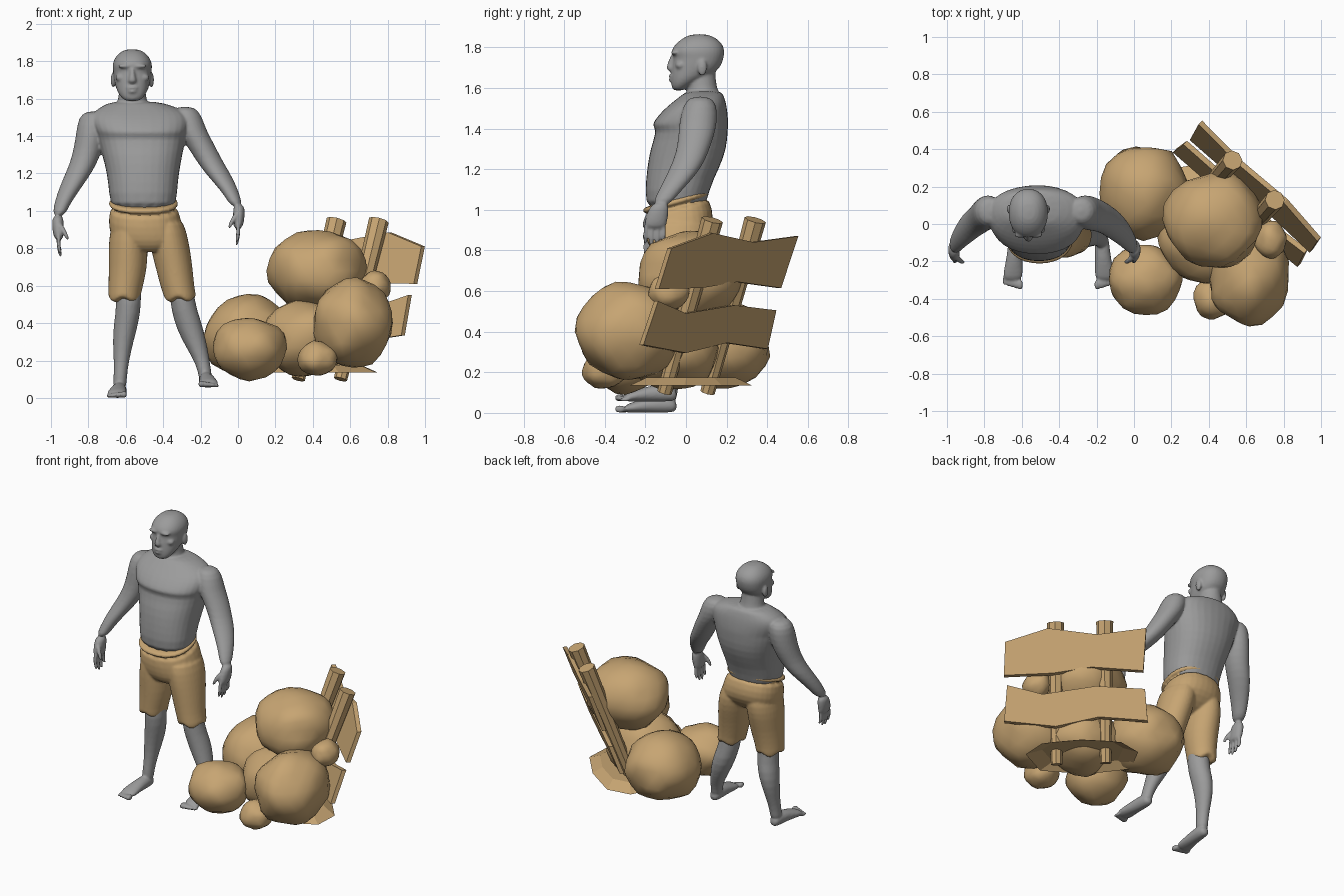
import bpy, bmesh, math
from mathutils import Vector, noise


def material(name, rgb):
    m = bpy.data.materials.new(name)
    m.diffuse_color = (*rgb, 1)
    return m


GREY = material("grey_skin", (0.33, 0.33, 0.33))
TAN = material("tan_cloth", (0.57, 0.375, 0.17))


def finish(name, bm, mat, smooth=True, subsurf=0):
    bmesh.ops.recalc_face_normals(bm, faces=bm.faces)
    me = bpy.data.meshes.new(name)
    bm.to_mesh(me)
    bm.free()
    ob = bpy.data.objects.new(name, me)
    bpy.context.collection.objects.link(ob)
    me.materials.append(mat)
    for p in me.polygons:
        p.use_smooth = smooth
    if subsurf:
        mod = ob.modifiers.new("smooth", "SUBSURF")
        mod.levels = mod.render_levels = subsurf
    return ob


def loft(name, rings, mat, axis="Z", n=12, power=2.0, tilt=0.0, jag=0.0):
    """Skin over rings (x, y, z, half width, half depth); jag frays the last ring."""
    bm = bmesh.new()
    loops = []
    for k, (x, y, z, a, b) in enumerate(rings):
        loop = []
        for i in range(n):
            t = 2 * math.pi * i / n
            c, s = math.cos(t), math.sin(t)
            u = 1.03 * a * math.copysign(abs(c) ** (2 / power), c)
            v = 1.03 * b * math.copysign(abs(s) ** (2 / power), s)
            if axis == "Z":
                fray = jag * math.cos(4 * t + .5) if k == len(rings) - 1 else 0
                loop.append(bm.verts.new((x + u, y + v, z + tilt * v + fray)))
            else:
                loop.append(bm.verts.new((x + u, y, z + v)))
        loops.append(loop)
    for p, q in zip(loops, loops[1:]):
        for i in range(n):
            bm.faces.new((p[i], p[(i + 1) % n], q[(i + 1) % n], q[i]))
    bm.faces.new(loops[0])
    bm.faces.new(loops[-1])
    return finish(name, bm, mat, True, 1)


def blob(name, c, r, mat, rough=0.0, sub=3):
    """Ellipsoid with optional lumps."""
    bm = bmesh.new()
    bmesh.ops.create_icosphere(bm, subdivisions=sub, radius=1)
    for v in bm.verts:
        k = 1 + rough * noise.noise(v.co * 1.6 + Vector(c) * 9)
        v.co = [c[i] + v.co[i] * k * r[i] for i in range(3)]
    return finish(name, bm, mat)


def fuse(name, mat, voxel, relax):
    """Melt every object of one material made so far into a single skin."""
    parts = [o for o in bpy.data.objects if o.data.materials[0] == mat]
    deps = bpy.context.evaluated_depsgraph_get()
    bm = bmesh.new()
    for o in parts:
        bm.from_mesh(o.evaluated_get(deps).data)
    for o in parts:
        bpy.data.objects.remove(o)
    ob = finish(name, bm, mat)
    mod = ob.modifiers.new("fuse", "REMESH")
    mod.mode, mod.voxel_size, mod.use_smooth_shade = "VOXEL", voxel, True
    mod = ob.modifiers.new("relax", "SMOOTH")
    mod.factor, mod.iterations = .5, relax


# Torso and neck
loft("torso", [
    (-.505, -.05, .98, .170, .145), (-.508, -.045, 1.10, .180, .155),
    (-.508, -.015, 1.20, .190, .175), (-.512, .012, 1.30, .212, .187),
    (-.515, .032, 1.393, .235, .172), (-.515, .020, 1.412, .238, .186),
    (-.518, .026, 1.44, .250, .180), (-.523, .045, 1.49, .262, .157),
    (-.525, .065, 1.53, .245, .130), (-.535, .08, 1.56, .19, .105),
    (-.555, .09, 1.588, .115, .085)], GREY, n=16, power=2.3)
loft("neck", [(-.56, .09, 1.50, .11, .10), (-.565, .083, 1.58, .080, .076),
              (-.565, .072, 1.64, .070, .073), (-.565, .07, 1.71, .07, .08)], GREY)

# Head and face
loft("head", [
    (-.565, -.038, 1.585, .036, .024), (-.565, -.026, 1.61, .062, .046),
    (-.565, .006, 1.645, .083, .080), (-.565, .04, 1.68, .093, .112),
    (-.565, .055, 1.72, .100, .122), (-.565, .063, 1.752, .102, .122),
    (-.565, .057, 1.777, .106, .132), (-.565, .063, 1.81, .098, .120),
    (-.565, .066, 1.842, .074, .088), (-.565, .066, 1.866, .035, .04)],
    GREY, n=16, power=2.2)
loft("nose", [(-.565, -.060, 1.770, .012, .014), (-.565, -.072, 1.72, .015, .020),
              (-.565, -.076, 1.695, .028, .026), (-.565, -.066, 1.678, .018, .014)], GREY, n=8)
blob("chin", (-.565, -.052, 1.608), (.035, .018, .02), GREY, sub=2)
for s in (-1, 1):
    blob("brow", (-.565 + s * .042, -.056, 1.774), (.036, .020, .012), GREY, sub=2)
    blob("cheek", (-.565 + s * .058, -.028, 1.712), (.034, .026, .022), GREY, sub=2)
    blob("ear", (-.565 + s * .102, .08, 1.70), (.014, .024, .042), GREY, sub=2)
for z, w in ((1.659, .032), (1.639, .028)):
    blob("lip", (-.565, -.068, z), (w, .018, .010), GREY, sub=2)

# Arms
loft("left_arm", [
    (-.765, .07, 1.535, .045, .05), (-.775, .07, 1.50, .080, .085),
    (-.785, .06, 1.42, .080, .095), (-.802, .05, 1.33, .078, .088),
    (-.828, .025, 1.25, .073, .080), (-.865, 0, 1.18, .068, .078),
    (-.91, -.05, 1.10, .055, .067), (-.943, -.09, 1.03, .042, .054),
    (-.96, -.125, .97, .033, .044)], GREY)
loft("right_arm", [
    (-.285, .07, 1.56, .05, .05), (-.275, .07, 1.515, .080, .085),
    (-.25, .06, 1.43, .082, .095), (-.205, .05, 1.36, .077, .088),
    (-.16, .03, 1.28, .071, .080), (-.115, 0, 1.21, .068, .078),
    (-.065, -.045, 1.14, .055, .067), (-.03, -.09, 1.08, .041, .054),
    (-.005, -.125, 1.02, .033, .044)], GREY)

# Hands: palm, four fingers and a thumb; s points towards the body
for side, x, z, s in (("left", -.963, .97, 1), ("right", .005, 1.03, -1)):
    loft(side + "_palm", [(x, -.125, z + .01, .031, .042), (x, -.14, z - .05, .032, .055),
                          (x + s * .003, -.15, z - .10, .029, .056),
                          (x + s * .006, -.152, z - .125, .019, .05)], GREY)
    for i in range(4):
        y, d = -.197 + i * .030, (.205, .225, .22, .19)[i]
        loft(side + "_finger", [(x + s * .004, y, z - .09, .014, .0125),
                                (x + s * .002, y - .004, z - .16, .0135, .0125),
                                (x + s * .016, y - .002, z - d, .011, .011)], GREY, n=6)
    loft(side + "_thumb", [(x + s * .005, -.17, z - .03, .018, .020),
                           (x + s * .035, -.20, z - .08, .016, .017),
                           (x + s * .055, -.205, z - .13, .012, .012)], GREY, n=6)

# Lower legs
loft("left_leg", [
    (-.59, -.06, .64, .075, .08), (-.582, -.07, .50, .066, .073),
    (-.598, -.05, .40, .067, .078), (-.615, -.05, .30, .056, .068),
    (-.623, -.065, .20, .041, .050), (-.63, -.085, .11, .035, .042),
    (-.633, -.088, .04, .038, .042)], GREY)
loft("right_leg", [
    (-.305, -.06, .64, .07, .08), (-.30, -.07, .52, .065, .073),
    (-.27, -.05, .41, .074, .08), (-.236, -.05, .31, .066, .070),
    (-.196, -.065, .21, .044, .050), (-.178, -.085, .14, .035, .042),
    (-.172, -.088, .09, .038, .042)], GREY)

# Feet with toes
for side, x, z, s in (("left", -.633, 0, -1), ("right", -.172, .055, 1)):
    loft(side + "_foot", [
        (x, -.042, z + .032, .027, .027), (x, -.09, z + .045, .040, .045),
        (x + s * .006, -.18, z + .040, .042, .040), (x + s * .014, -.26, z + .027, .054, .027),
        (x + s * .016, -.305, z + .019, .052, .019)], GREY, axis="Y")
    for i in range(5):
        r = .019 - .002 * i
        blob(side + "_toe", (x + s * (-.024 + i * .021), -.325 + i * .006, z + r),
             (r * .85, .028, r), GREY, sub=2)
fuse("body", GREY, .0075, 3)

# Shorts: hips, two frayed legs and a tilted waistband
loft("shorts_hips", [
    (-.505, -.05, 1.05, .180, .157), (-.50, -.035, .95, .190, .165),
    (-.485, -.03, .88, .200, .163), (-.478, -.04, .82, .17, .12),
    (-.47, -.05, .79, .08, .07)], TAN, n=16, power=2.3, tilt=.26)
loft("shorts_left_leg", [
    (-.570, -.035, .98, .095, .14), (-.582, -.035, .88, .103, .147),
    (-.588, -.04, .80, .104, .14), (-.588, -.05, .70, .102, .12),
    (-.60, -.058, .60, .092, .105), (-.607, -.06, .55, .086, .10),
    (-.607, -.06, .515, .086, .10)], TAN, n=16, jag=.035)
loft("shorts_right_leg", [
    (-.40, -.035, .98, .095, .14), (-.377, -.035, .88, .103, .147),
    (-.362, -.04, .80, .104, .14), (-.342, -.05, .70, .098, .12),
    (-.325, -.058, .60, .09, .105), (-.312, -.06, .55, .086, .10),
    (-.308, -.06, .515, .086, .10)], TAN, n=16, jag=.035)
loft("waistband", [(-.505, -.05, 1.022, .178, .156), (-.505, -.05, 1.030, .184, .161),
                   (-.505, -.05, 1.048, .184, .161), (-.505, -.05, 1.056, .176, .154)],
     TAN, n=16, power=2.3, tilt=.27)
fuse("shorts", TAN, .008, 3)

# Pile of boulders
for name, c, r in (
        ("top_boulder", (.435, .02, .68), (.265, .26, .225)),
        ("front_right_boulder", (.615, -.28, .402), (.22, .262, .238)),
        ("back_left_boulder", (.05, .17, .332), (.24, .25, .215)),
        ("front_left_boulder", (.06, -.30, .265), (.195, .185, .167)),
        ("middle_boulder", (.37, -.07, .32), (.245, .245, .205)),
        ("front_pebble", (.425, -.40, .21), (.11, .11, .092)),
        ("right_pebble", (.73, -.085, .595), (.085, .10, .085))):
    blob(name, c, r, TAN, rough=.12)

# Carrying frame: axes along the planks, up the lean, and out of the back
U = Vector((.73, -.683, 0))
LEAN = Vector((.205, .235, .85)) / .85
OUT = Vector((.683, .73, 0))
BASE = Vector((.435, 0, .1))


def post(s):
    bm = bmesh.new()
    ends = []
    axis = LEAN.normalized()
    side = axis.cross(U)
    for z, r in ((.0, .036), (.85, .054)):
        c = BASE + U * s + LEAN * z
        ends.append([bm.verts.new(c + (U * math.cos(t) + side * math.sin(t)) * r)
                     for t in (math.tau * i / 8 for i in range(8))])
    for i in range(8):
        j = (i + 1) % 8
        bm.faces.new((ends[0][i], ends[0][j], ends[1][j], ends[1][i]))
    bm.faces.new(ends[0])
    bm.faces.new(ends[1])
    finish("frame_post", bm, TAN, False)


def plank(name, top, bottom, thick=.028):
    """Crooked board from (position along board, height) corners."""
    bm = bmesh.new()
    layers = []
    for off in (.045, .045 + thick):
        layers.append([[bm.verts.new(BASE + U * s + LEAN * (z - .1) + OUT * off)
                        for s, z in edge] for edge in (top, bottom)])
    (ft, fb), (bt, bb) = layers
    for a, b in ((ft, fb), (bt, bb), (ft, bt), (fb, bb)):
        for i in range(len(top) - 1):
            bm.faces.new((a[i], a[i + 1], b[i + 1], b[i]))
    for i in (0, -1):
        bm.faces.new((ft[i], fb[i], bb[i], bt[i]))
    finish(name, bm, TAN, False)


post(-.155)
post(.155)
plank("upper_plank", [(-.42, .87), (-.11, .84), (.20, .885), (.47, .81)],
      [(-.40, .615), (-.075, .645), (.17, .615), (.48, .61)])
plank("lower_plank", [(-.41, .505), (-.10, .53), (.235, .49), (.46, .55)],
      [(-.425, .315), (-.12, .345), (.155, .295), (.48, .335)])

# Shallow flared sheet under the pile
bm = bmesh.new()
rim = [(.37, .06), (.26, .19), (.02, .22), (-.24, .18), (-.34, .05),
       (-.28, -.16), (0, -.21), (.29, -.15)]
rows = [[bm.verts.new(Vector((.43, .03, z)) + (U * s + OUT * d) * k) for s, d in rim]
        for k, z in ((1, .135), (.72, .175))]
for i in range(8):
    j = (i + 1) % 8
    bm.faces.new((rows[0][i], rows[0][j], rows[1][j], rows[1][i]))
bm.faces.new(rows[1])
finish("base_sheet", bm, TAN, False)
